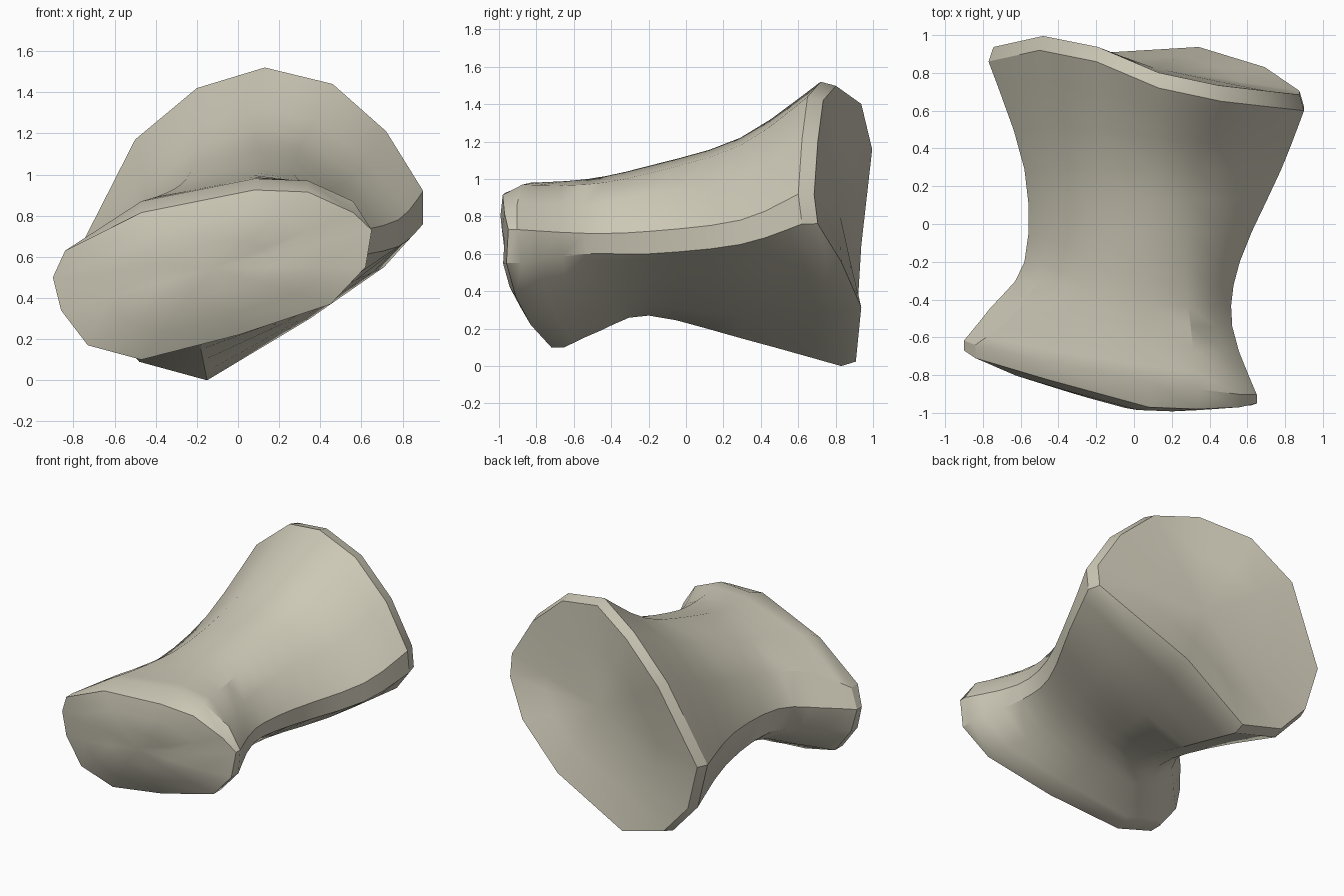
import bpy
import bmesh
import math
from mathutils import Vector

default_cube = bpy.data.objects.get("Cube")
if default_cube:
    bpy.data.objects.remove(default_cube, do_unlink=True)


def make_material(name, colour):
    material = bpy.data.materials.new(name)
    material.use_nodes = True
    material.diffuse_color = (*colour, 1)
    shader = material.node_tree.nodes["Principled BSDF"]
    shader.inputs["Base Color"].default_value = (*colour, 1)
    shader.inputs["Roughness"].default_value = 0.8
    return material


def tilted(outline, offset, along_x=0, along_z=0):
    """Lay an x-z outline on a tilted plane across the bone."""
    return [Vector((x, offset + along_x * x + along_z * z, z)) for x, z in outline]


def at_depths(outline, depths):
    """Give every point of an x-z outline its own depth."""
    return [Vector((x, y, z)) for (x, z), y in zip(outline, depths)]


def centre_of(ring):
    return sum(ring, Vector()) / len(ring)


def scaled(ring, factor, bulge):
    """Shrink a ring towards its centre and push it along y."""
    middle = centre_of(ring)
    return [middle + (point - middle) * factor + Vector((0, bulge, 0)) for point in ring]


def spline(a, b, c, d, t):
    """Smooth curve from b to c, guided by neighbours a and d."""
    start, end = (c - a) / 2, (d - b) / 2
    return (b + start * t + (3 * (c - b) - 2 * start - end) * t ** 2
            + (2 * (b - c) + start + end) * t ** 3)


def smooth_loft(stations, steps):
    """Fill in curved rings between the main cross-sections."""
    rings = []
    padded = [stations[0]] + stations + [stations[-1]]
    for first in range(len(stations) - 1):
        group = padded[first:first + 4]
        for step in range(steps):
            rings.append([spline(*points, step / steps) for points in zip(*group)])
    rings.append(stations[-1])
    return rings


# Cross-sections, running from the right edge over the top and round below
front_outline = [(.65, .73), (.56, .87), (.34, .97), (.08, .98), (-.47, .87),
                 (-.84, .63), (-.9, .5), (-.86, .34), (-.73, .17), (-.47, .1),
                 (0, .22), (.45, .37), (.62, .55)]
front_depth = [-.95, -.97, -.98, -.97, -.82, -.71, -.67, -.68, -.7, -.72,
               -.83, -.91, -.96]
collar_outline = [(.52, .71), (.43, .86), (.3, .97), (.05, 1), (-.35, .91),
                  (-.62, .75), (-.76, .54), (-.7, .36), (-.55, .23), (-.35, .19),
                  (0, .29), (.33, .43), (.5, .6)]
waist_outline = [(.56, .72), (.44, .92), (.27, 1.03), (.05, 1.07), (-.25, .98),
                 (-.48, .8), (-.58, .58), (-.52, .4), (-.38, .3), (-.2, .27),
                 (.05, .33), (.35, .46), (.54, .6)]
flare_outline = [(.78, .78), (.57, 1), (.32, 1.18), (.1, 1.22), (-.2, 1.13),
                 (-.45, .92), (-.58, .6), (-.52, .36), (-.38, .21), (-.18, .15),
                 (.15, .27), (.5, .46), (.78, .65)]
back_outline = [(.9, .92), (.72, 1.21), (.46, 1.44), (.13, 1.52), (-.2, 1.42),
                (-.5, 1.17), (-.77, .64), (-.68, .31), (-.48, .09), (-.15, 0),
                (.35, .3), (.71, .55), (.9, .76)]
back_depth = [.6, .62, .65, .72, .86, .92, .86, .84, .83, .83, .86, .75, .62]

# Shaft, with both flared ends
back_rim = at_depths(back_outline, back_depth)
shaft = smooth_loft([tilted(front_outline, -.72, -.17, -.1),
                     tilted(collar_outline, -.47, -.07, -.05),
                     tilted(waist_outline, -.2),
                     tilted(flare_outline, .29),
                     back_rim], 3)

# Bevelled edges leading to the joint faces
lowered = [(x, z - (.055 if 0 < i < 5 else 0)) for i, (x, z) in enumerate(front_outline)]
front_edge = at_depths(lowered, front_depth)
back_edge = scaled(back_rim, .97, .08)

# Domed front joint, slightly hollow back joint
rings = [scaled(front_edge, .35, -.09), scaled(front_edge, .7, -.055), front_edge]
rings += shaft
rings += [back_edge, scaled(back_edge, .6, -.01)]

mesh = bmesh.new()
loops = [[mesh.verts.new(point) for point in ring] for ring in rings]
for lower, upper in zip(loops, loops[1:]):
    for i in range(len(lower)):
        mesh.faces.new((lower[i - 1], lower[i], upper[i], upper[i - 1]))

# Close both joint faces with a fan
for loop in (loops[0], loops[-1]):
    tip = mesh.verts.new(centre_of([vert.co for vert in loop]) - Vector((0, .01, 0)))
    for i in range(len(loop)):
        mesh.faces.new((loop[i - 1], loop[i], tip))
bmesh.ops.recalc_face_normals(mesh, faces=mesh.faces[:])

data = bpy.data.meshes.new("bone")
mesh.to_mesh(data)
mesh.free()
data.materials.append(make_material("pale bone", (.61, .58, .47)))
bone = bpy.data.objects.new("bone", data)
bpy.context.collection.objects.link(bone)

# Smooth surface with crisp joint edges
bpy.ops.object.select_all(action="DESELECT")
bone.select_set(True)
bpy.context.view_layer.objects.active = bone
bpy.ops.object.shade_smooth_by_angle(angle=math.radians(32))
